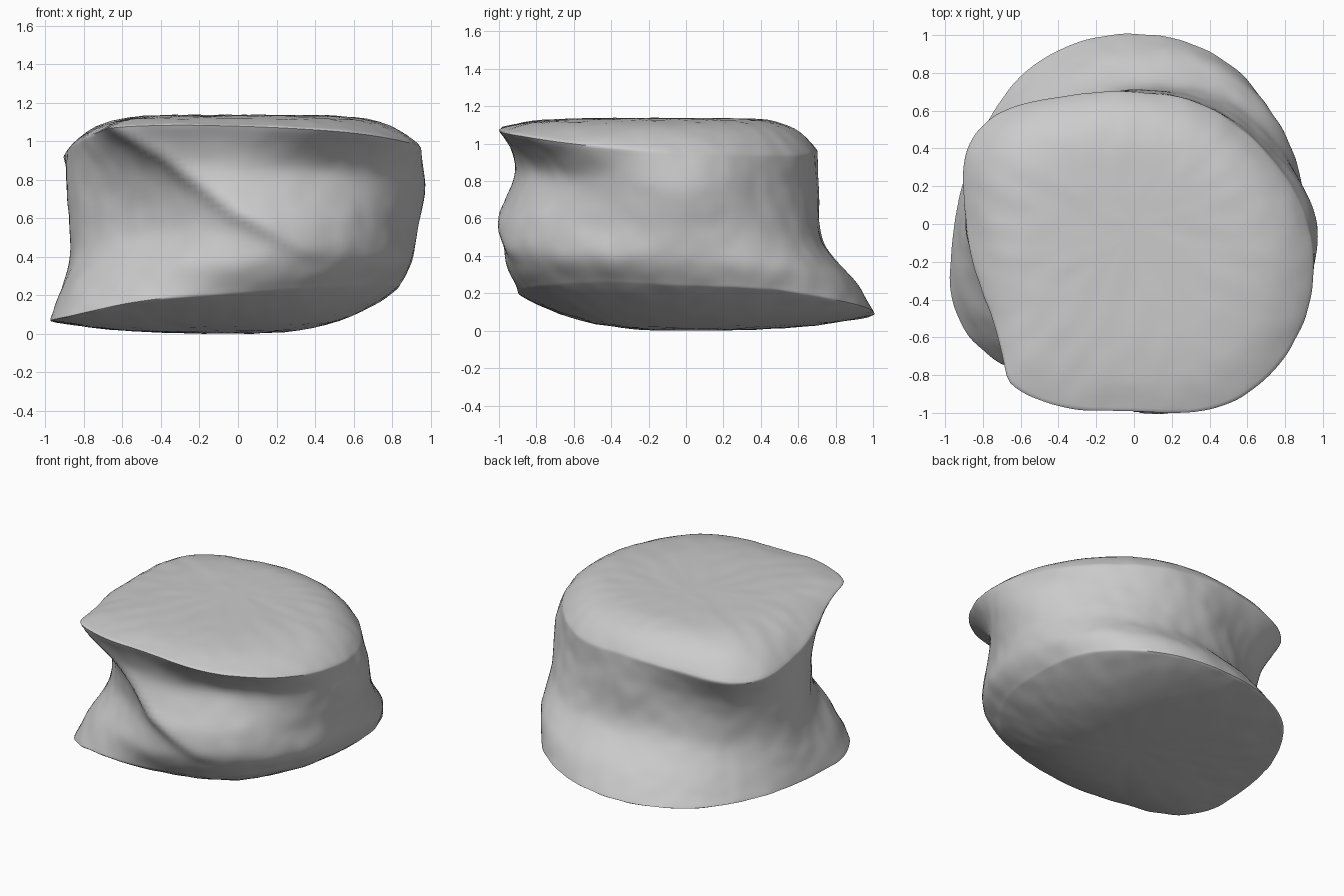
import bpy, bmesh, math
from mathutils import Vector, noise

cube = bpy.data.objects.get("Cube")
if cube:
    bpy.data.objects.remove(cube)

# Radii every 30 degrees, starting at +x, for each level from base to top
LEVELS = [0, 0.18, 0.42, 0.75, 1]
RADII = [
    [.83, .90, .99, 1.01, 1.0, .94, .95, 1.06, .97, .89, .89, .85],
    [.90, .93, .94, .91, .88, .86, .91, .97, .91, .96, .99, .95],
    [.93, .87, .80, .73, .73, .79, .87, .83, .80, .93, .98, .94],
    [.97, .82, .74, .71, .71, .83, .89, .82, .86, .89, .89, .95],
    [.92, .79, .73, .70, .78, .97, .89, .89, 1.02, .99, 1.08, 1.04],
]
BASE_RIM = [.24, .22, .15, .09, .06, .05, .06, .08, .17, .21, .24, .26]
TOP_RIM = [.95, .94, .94, .96, .94, .90, .95, 1.03, 1.08, 1.08, 1.05, .99]
PEAK = 1.135
SEGMENTS = 180
WALL_RINGS = 36


def spline(p, u):
    a, b, c, d = p
    return b + u * (c - a + u * (2 * a - 5 * b + 4 * c - d + u * (3 * (b - c) + d - a))) / 2


def around(row, angle):
    f = angle / math.tau * len(row)
    i = int(f)
    return spline([row[(i + k) % len(row)] for k in (-1, 0, 1, 2)], f - i)


def along(values, f):
    last = len(values) - 1
    i = min(int(f), last - 1)
    return spline([values[min(max(i + k, 0), last)] for k in (-1, 0, 1, 2)], f - i)


def ridge(angle, t):
    # Diagonal ridge from the top corner down across the front, steep on one side
    d = math.degrees(angle) - (231 + 76 * (1 - t))
    strength = min(max((t - 0.15) / 0.3, 0), 1)
    return 0.09 * strength * math.exp(-abs(d) / (6 if d < 0 else 13))


def wall_point(angle, f):
    t = along(LEVELS, f)
    r = along([around(row, angle) for row in RADII], f) + ridge(angle, t)
    z = around(BASE_RIM, angle) * (1 - t) + around(TOP_RIM, angle) * t
    return Vector((r * math.cos(angle), r * math.sin(angle), z))


def cap_point(angle, s, top):
    p = wall_point(angle, len(LEVELS) - 1 if top else 0)
    z = PEAK - (PEAK - p.z) * s ** 6 if top else p.z * s ** 2.8
    return Vector((p.x * s, p.y * s, z))


# Stack rings: underside, twisted wall, top
angles = [math.tau * i / SEGMENTS for i in range(SEGMENTS)]
insets = [math.sin(math.pi / 2 * k / 16) for k in range(1, 16)]
rings = [[cap_point(a, s, False) for a in angles] for s in insets]
rings += [[wall_point(a, (len(LEVELS) - 1) * k / WALL_RINGS) for a in angles]
          for k in range(WALL_RINGS + 1)]
rings += [[cap_point(a, s, True) for a in angles] for s in reversed(insets)]

bm = bmesh.new()
grid = [[bm.verts.new(p) for p in ring] for ring in rings]
for low, high in zip(grid, grid[1:]):
    for i in range(SEGMENTS):
        j = (i + 1) % SEGMENTS
        bm.faces.new((low[i], low[j], high[j], high[i]))
for ring, z in ((grid[0], 0), (grid[-1], PEAK)):
    tip = bm.verts.new((0, 0, z))
    for i in range(SEGMENTS):
        bm.faces.new((ring[i], ring[(i + 1) % SEGMENTS], tip))

# Soften the rims a little, then add a faint hammered unevenness
for step in range(2):
    bmesh.ops.smooth_vert(bm, verts=bm.verts, factor=0.5,
                          use_axis_x=True, use_axis_y=True, use_axis_z=True)
bmesh.ops.recalc_face_normals(bm, faces=bm.faces)
bm.normal_update()
for v in bm.verts:
    v.co += v.normal * 0.005 * noise.noise(v.co * 9)
lowest = min(v.co.z for v in bm.verts)
for v in bm.verts:
    v.co.z -= lowest

mesh = bpy.data.meshes.new("twisted_stone")
bm.to_mesh(mesh)
bm.free()
stone = bpy.data.objects.new("twisted_stone", mesh)
bpy.context.collection.objects.link(stone)

# Plain grey material
grey = bpy.data.materials.new("plain_grey")
grey.use_nodes = True
color = (0.6, 0.6, 0.6, 1)
grey.diffuse_color = color
grey.node_tree.nodes["Principled BSDF"].inputs["Base Color"].default_value = color
mesh.materials.append(grey)

bpy.context.view_layer.objects.active = stone
stone.select_set(True)
bpy.ops.object.shade_smooth_by_angle(angle=math.radians(50))
